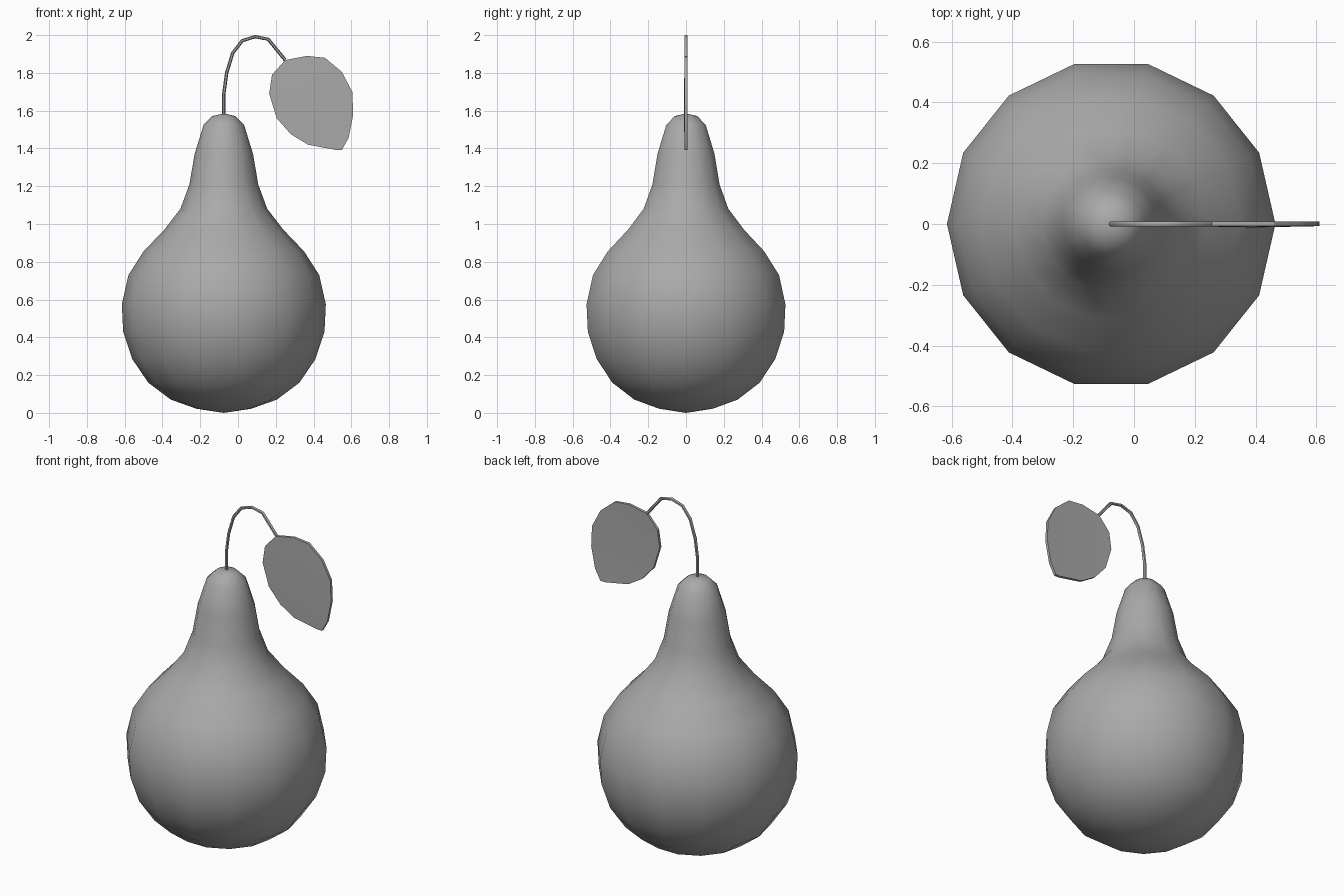
import bpy
import bmesh
from math import cos, sin, pi, radians
from mathutils import Vector

cube = bpy.data.objects.get("Cube")
if cube:
    bpy.data.objects.remove(cube, do_unlink=True)

AXIS_X = -0.075

grey = bpy.data.materials.new("plain grey")
grey.use_nodes = True
colour = (0.4, 0.4, 0.4, 1)
grey.diffuse_color = colour
grey.node_tree.nodes["Principled BSDF"].inputs["Base Color"].default_value = colour


def finish(name, bm, angle):
    """Turn a bmesh into a named, shaded object."""
    bmesh.ops.recalc_face_normals(bm, faces=bm.faces)
    mesh = bpy.data.meshes.new(name)
    bm.to_mesh(mesh)
    bm.free()
    mesh.materials.append(grey)
    obj = bpy.data.objects.new(name, mesh)
    bpy.context.collection.objects.link(obj)
    bpy.ops.object.select_all(action="DESELECT")
    obj.select_set(True)
    bpy.context.view_layer.objects.active = obj
    bpy.ops.object.shade_smooth_by_angle(angle=radians(angle))
    return obj


def skin(bm, rings):
    """Join successive vertex rings with quads."""
    for a, b in zip(rings, rings[1:]):
        n = len(a)
        for i in range(n):
            j = (i + 1) % n
            bm.faces.new((a[i], a[j], b[j], b[i]))


# Fruit body: fourteen-sided turned profile (radius, height)
profile = [(0.145, 0.022), (0.28, 0.07), (0.40, 0.16), (0.485, 0.285),
           (0.533, 0.43), (0.54, 0.575), (0.505, 0.73), (0.425, 0.855),
           (0.315, 0.97), (0.23, 1.08), (0.182, 1.21), (0.155, 1.37),
           (0.107, 1.525), (0.06, 1.572)]
SIDES = 14
bm = bmesh.new()
rings = [[bm.verts.new((AXIS_X + r * cos(2 * pi * i / SIDES),
                        r * sin(2 * pi * i / SIDES), z))
          for i in range(SIDES)] for r, z in profile]
skin(bm, rings)
for ring, z in ((rings[0], 0), (rings[-1], 1.585)):
    pole = bm.verts.new((AXIS_X, 0, z))
    for i in range(SIDES):
        bm.faces.new((ring[i], ring[(i + 1) % SIDES], pole))
finish("pear_body", bm, 60)

# Stem: thin tube swept along an arch in the xz plane
path = [Vector((x, 0, z)) for x, z in
        [(AXIS_X, 1.56), (AXIS_X, 1.69), (-0.06, 1.80), (-0.028, 1.905),
         (0.022, 1.97), (0.09, 1.992), (0.16, 1.978), (0.25, 1.868)]]
bm = bmesh.new()
rings = []
for k, p in enumerate(path):
    along = (path[min(k + 1, len(path) - 1)] - path[max(k - 1, 0)]).normalized()
    across = along.cross(Vector((0, 1, 0)))
    rings.append([bm.verts.new(p + 0.009 * (across * cos(i * pi / 3)
                               + Vector((0, sin(i * pi / 3), 0))))
                  for i in range(6)])
skin(bm, rings)
bm.faces.new(rings[0])
bm.faces.new(rings[-1])
finish("stem", bm, 60)

# Leaf: thin blade with a slight fold along its midrib
base, tip = (0.25, 1.868), (0.55, 1.392)
right_edge = [(0.365, 1.89), (0.46, 1.88), (0.55, 1.805),
              (0.605, 1.70), (0.61, 1.58), (0.585, 1.455)]
left_edge = [(0.18, 1.79), (0.165, 1.69), (0.205, 1.56),
             (0.28, 1.475), (0.37, 1.42), (0.52, 1.392)]
bm = bmesh.new()
count = len(right_edge) + 1


def blade(edge_y, rib_y):
    """One side of the leaf; returns its rim vertices in order."""
    rib = []
    for k in range(count + 1):
        t = k / count
        y = edge_y + (rib_y - edge_y) * sin(pi * t)
        rib.append(bm.verts.new((base[0] + (tip[0] - base[0]) * t, y,
                                 base[1] + (tip[1] - base[1]) * t)))
    halves = []
    for edge in (right_edge, left_edge):
        rim = [bm.verts.new((x, edge_y, z)) for x, z in edge]
        line = [rib[0]] + rim + [rib[-1]]
        for k in range(count):
            corners = [rib[k], rib[k + 1], line[k + 1], line[k]]
            bm.faces.new(list(dict.fromkeys(corners)))
        halves.append(rim)
    return [rib[0]] + halves[0] + [rib[-1]] + halves[1][::-1]


skin(bm, [blade(-0.007, -0.011), blade(0.009, 0.005)])
finish("leaf", bm, 30)
